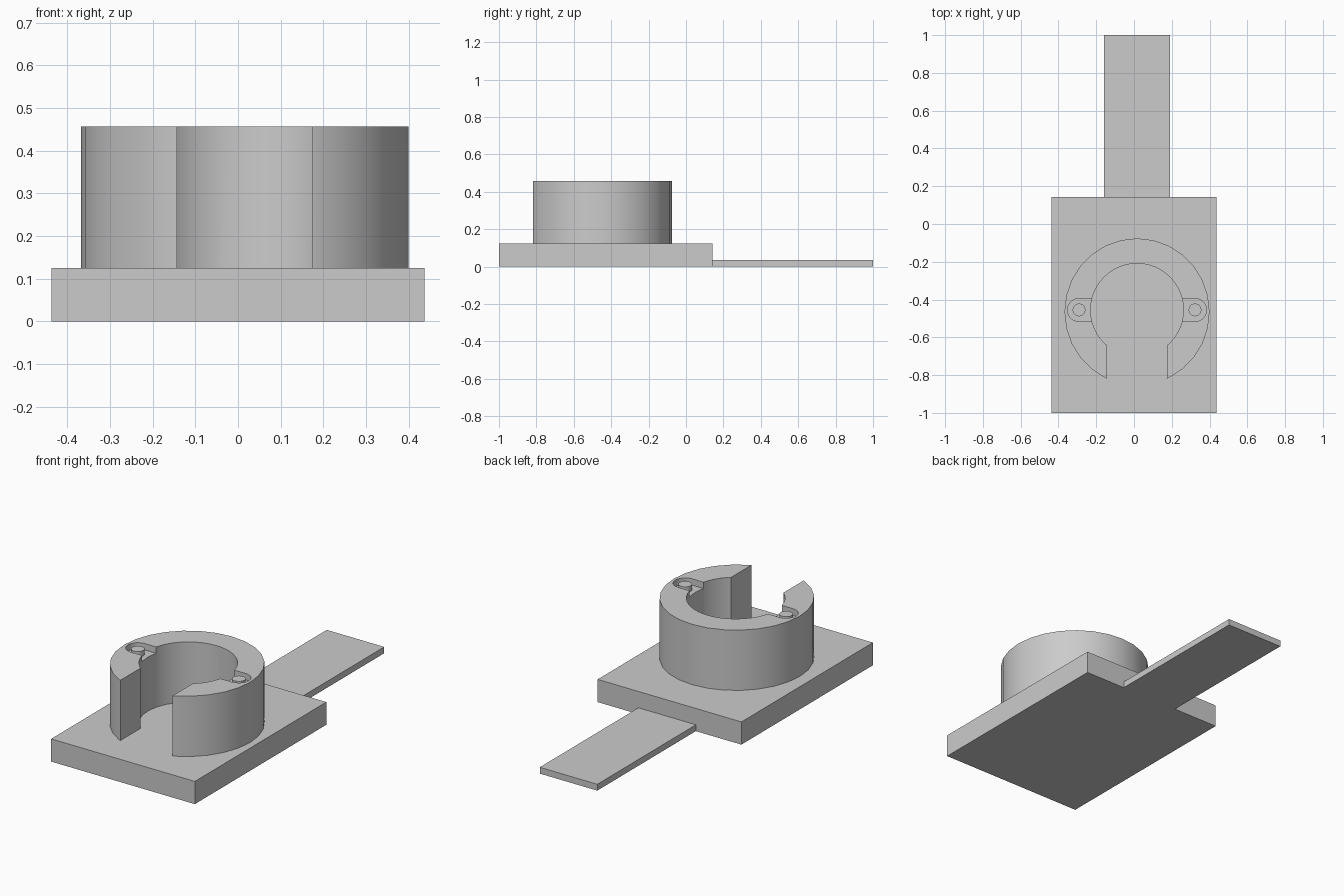
import bpy
import bmesh
from math import radians
from mathutils import Matrix

if "Cube" in bpy.data.objects:
    bpy.data.objects.remove(bpy.data.objects["Cube"], do_unlink=True)

grey = bpy.data.materials.new("plain_grey")
grey.use_nodes = True
grey.diffuse_color = (0.6, 0.6, 0.6, 1)
grey.node_tree.nodes["Principled BSDF"].inputs["Base Color"].default_value = (0.6, 0.6, 0.6, 1)

CX, CY = 0.016, -0.455          # centre of the bore
BASE_TOP, RING_TOP = 0.125, 0.457
POCKET_FLOOR = RING_TOP - 0.035
PEG_OFFSET = 0.307


def finish(name, bm):
    mesh = bpy.data.meshes.new(name)
    bm.to_mesh(mesh)
    bm.free()
    mesh.materials.append(grey)
    obj = bpy.data.objects.new(name, mesh)
    bpy.context.collection.objects.link(obj)
    return obj


def box(name, x0, x1, y0, y1, z0, z1):
    bm = bmesh.new()
    place = Matrix.Translation(((x0 + x1) / 2, (y0 + y1) / 2, (z0 + z1) / 2))
    size = Matrix.Diagonal((x1 - x0, y1 - y0, z1 - z0, 1))
    bmesh.ops.create_cube(bm, size=1, matrix=place @ size)
    return finish(name, bm)


def cylinder(name, x, y, z0, z1, rx, ry, sides):
    bm = bmesh.new()
    place = Matrix.Translation((x, y, (z0 + z1) / 2))
    bmesh.ops.create_cone(bm, cap_ends=True, segments=sides, radius1=1, radius2=1,
                          depth=z1 - z0, matrix=place @ Matrix.Diagonal((rx, ry, 1, 1)))
    return finish(name, bm)


def select_only(obj):
    bpy.ops.object.select_all(action='DESELECT')
    obj.select_set(True)
    bpy.context.view_layer.objects.active = obj


def cut(obj, cutter):
    cutter.hide_render = True
    mod = obj.modifiers.new("cut", 'BOOLEAN')
    mod.operation = 'DIFFERENCE'
    mod.solver = 'EXACT'
    mod.object = cutter
    select_only(obj)
    bpy.ops.object.modifier_apply(modifier=mod.name)
    bpy.data.objects.remove(cutter, do_unlink=True)


def smooth(obj):
    select_only(obj)
    bpy.ops.object.shade_smooth_by_angle(angle=radians(30))


# Base plate and thin tail strip
box("base_plate", -0.4375, 0.4375, -1, 0.143, 0, BASE_TOP)
box("tail_strip", -0.16, 0.19, 0.143, 1, 0, 0.035)

# Open collar: outer wall, bore and front gap
collar = cylinder("collar", CX, CY - 0.01, BASE_TOP, RING_TOP, 0.384, 0.389, 28)
cut(collar, cylinder("bore_cutter", CX, CY, 0, 1, 0.246, 0.246, 48))
cut(collar, box("gap_cutter", CX - 0.159, CX + 0.159, -1.2, CY, 0, 1))

# Round-ended pockets in the rim, each with a peg
for side, label in ((1, "left"), (-1, "right")):
    px = CX + side * PEG_OFFSET
    inner = CX + side * 0.2
    cut(collar, cylinder("pocket_end_cutter", px, CY, POCKET_FLOOR, 0.6, 0.061, 0.061, 24))
    cut(collar, box("pocket_cutter", min(px, inner), max(px, inner),
                    CY - 0.061, CY + 0.061, POCKET_FLOOR, 0.6))
    smooth(cylinder(label + "_peg", px, CY, POCKET_FLOOR, RING_TOP - 0.005, 0.034, 0.034, 20))
smooth(collar)
